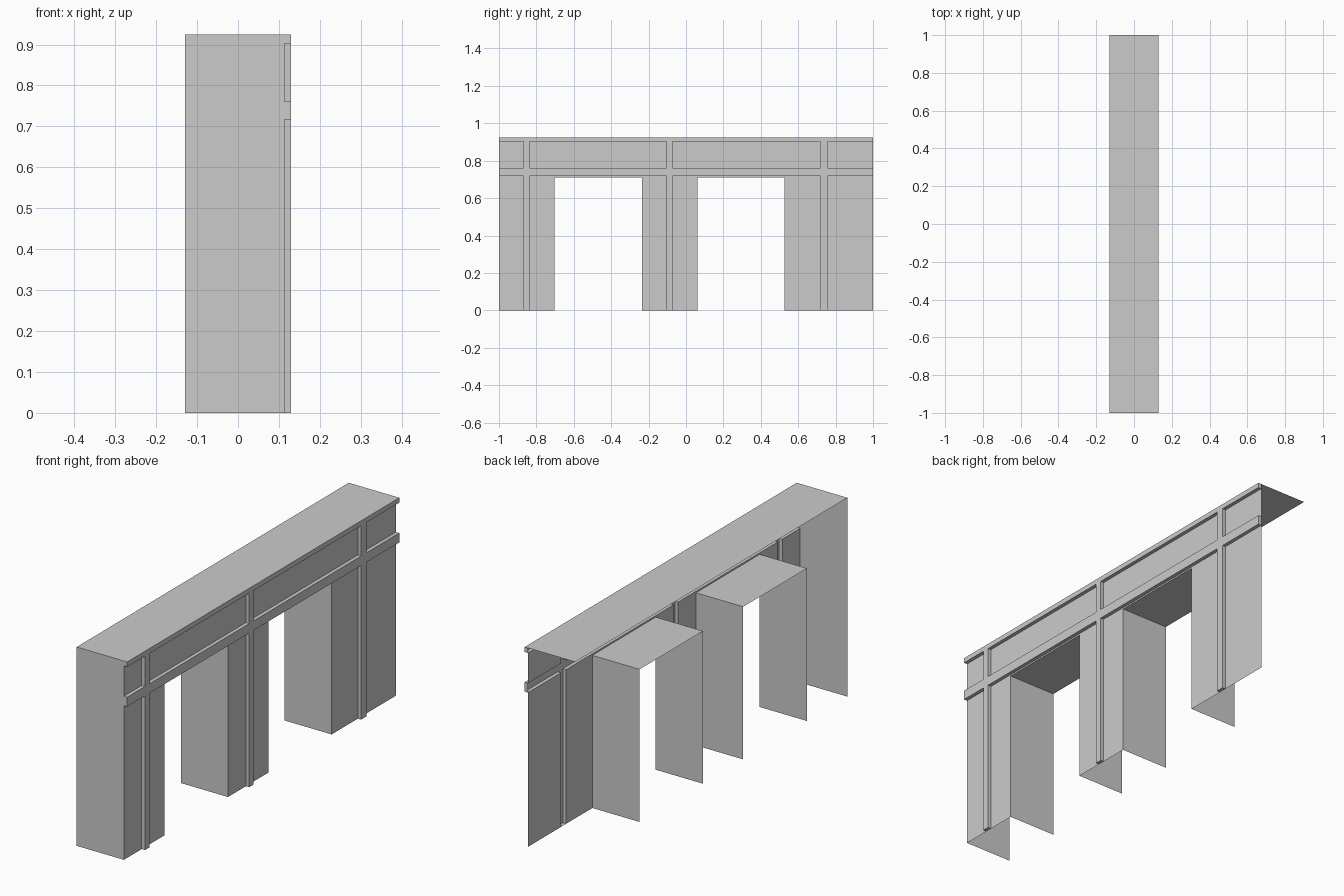
import bpy, bmesh
from mathutils import Vector

if "Cube" in bpy.data.objects:
    bpy.data.objects.remove(bpy.data.objects["Cube"])

BACK, WALL, TRIM = -0.13, 0.113, 0.13
OPENINGS = [(-0.703, -0.235), (0.061, 0.527)]
STRIPS = [(-0.869, -0.837), (-0.103, -0.072), (0.719, 0.757)]
BANDS = [(0.717, 0.761), (0.902, 0.925)]
HEAD, TOP = 0.71, 0.925

ys = sorted({-1.0, 1.0, *[v for pair in OPENINGS + STRIPS for v in pair]})
zs = sorted({0.0, HEAD, *[v for pair in BANDS for v in pair]})


def inside(value, spans):
    return any(a < value < b for a, b in spans)


bm = bmesh.new()

# Front wall: a grid of panels with the two doorways left out
grid = {(y, z): bm.verts.new((WALL, y, z)) for y in ys for z in zs}
trim_faces = []
for y0, y1 in zip(ys, ys[1:]):
    for z0, z1 in zip(zs, zs[1:]):
        yc, zc = (y0 + y1) / 2, (z0 + z1) / 2
        if zc < HEAD and inside(yc, OPENINGS):
            continue
        face = bm.faces.new([grid[p] for p in ((y0, z0), (y1, z0), (y1, z1), (y0, z1))])
        if inside(yc, STRIPS) or inside(zc, BANDS):
            trim_faces.append(face)
bmesh.ops.delete(bm, geom=[v for v in bm.verts if not v.link_faces], context='VERTS')

# Top, near end wall and doorway reveals; back, base and far end stay open
rim = [e for e in bm.edges if e.is_boundary
       and not all(v.co.z < 1e-4 for v in e.verts)
       and not all(v.co.y > 0.9999 for v in e.verts)]
returns = bmesh.ops.extrude_edge_only(bm, edges=rim)["geom"]
for v in returns:
    if isinstance(v, bmesh.types.BMVert):
        v.co.x = BACK

# Raised bands and strips
raised = bmesh.ops.extrude_face_region(bm, geom=trim_faces)["geom"]
bmesh.ops.translate(bm, vec=Vector((TRIM - WALL, 0, 0)),
                    verts=[g for g in raised if isinstance(g, bmesh.types.BMVert)])
old = [f for f in trim_faces if f.is_valid and f.calc_center_median().x < WALL + 0.001]
if old:
    bmesh.ops.delete(bm, geom=old, context='FACES')

# Clean up coplanar seams and face outwards
bmesh.ops.recalc_face_normals(bm, faces=bm.faces[:])
if sum(f.normal.x * f.calc_area() for f in bm.faces) < 0:
    bmesh.ops.reverse_faces(bm, faces=bm.faces[:])
bmesh.ops.dissolve_limit(bm, angle_limit=0.01, verts=bm.verts[:], edges=bm.edges[:])

mesh = bpy.data.meshes.new("doorway_facade")
bm.to_mesh(mesh)
bm.free()
bpy.context.collection.objects.link(bpy.data.objects.new("doorway_facade", mesh))
